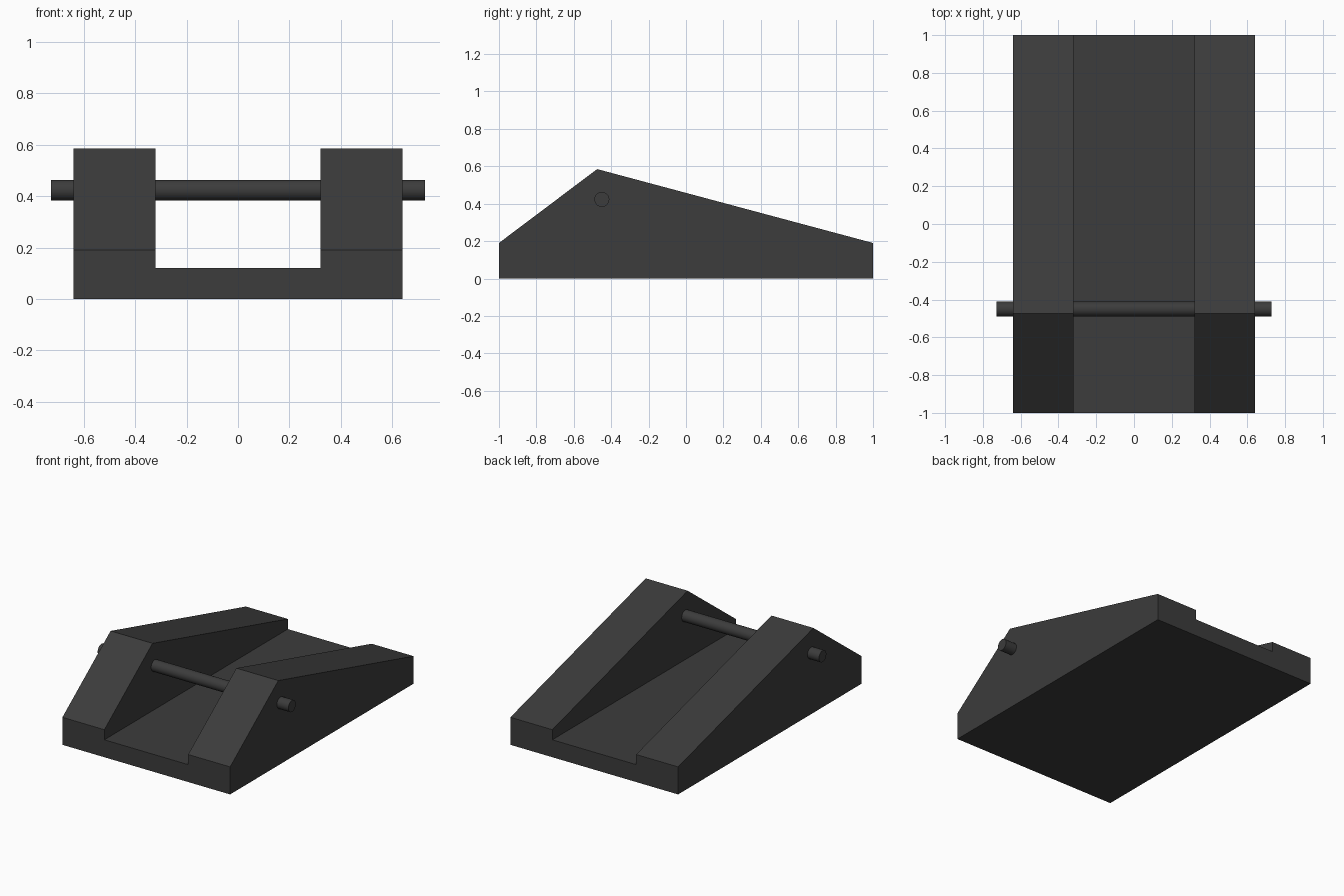
import bpy
import math

if "Cube" in bpy.data.objects:
    bpy.data.objects.remove(bpy.data.objects["Cube"])

HALF_W, CHANNEL, FLOOR_Z = 0.64, 0.32, 0.12
PROFILE = [(-1, 0), (1, 0), (1, 0.19), (-0.475, 0.585), (-1, 0.19)]  # (y, z)

dark = bpy.data.materials.new("dark_grey")
dark.diffuse_color = (0.045, 0.045, 0.045, 1)
dark.use_nodes = True
dark.node_tree.nodes["Principled BSDF"].inputs["Base Color"].default_value = dark.diffuse_color


def prism(name, profile, half_width):
    """Extrude a (y, z) profile symmetrically along x."""
    n = len(profile)
    verts = [(x, y, z) for x in (-half_width, half_width) for y, z in profile]
    faces = [tuple(reversed(range(n))), tuple(range(n, 2 * n))]
    faces += [(i, (i + 1) % n, n + (i + 1) % n, n + i) for i in range(n)]
    mesh = bpy.data.meshes.new(name)
    mesh.from_pydata(verts, [], faces)
    obj = bpy.data.objects.new(name, mesh)
    bpy.context.collection.objects.link(obj)
    return obj


# Wedge body with a channel cut between the two cheeks
body = prism("wedge_body", PROFILE, HALF_W)
body.data.materials.append(dark)
cutter = prism("channel_cutter",
               [(-1.2, FLOOR_Z), (1.2, FLOOR_Z), (1.2, 0.9), (-1.2, 0.9)], CHANNEL)
cutter.hide_render = True
cut = body.modifiers.new("channel", 'BOOLEAN')
cut.operation = 'DIFFERENCE'
cut.solver = 'EXACT'
cut.object = cutter
bpy.context.view_layer.objects.active = body
bpy.ops.object.modifier_apply(modifier=cut.name)
bpy.data.objects.remove(cutter)

# Cross pin through both cheeks
bpy.ops.mesh.primitive_cylinder_add(vertices=32, radius=0.04, depth=1.456,
                                    location=(0, -0.45, 0.423),
                                    rotation=(0, math.pi / 2, 0))
pin = bpy.context.object
pin.name = "cross_pin"
pin.data.materials.append(dark)
bpy.ops.object.shade_smooth_by_angle()
